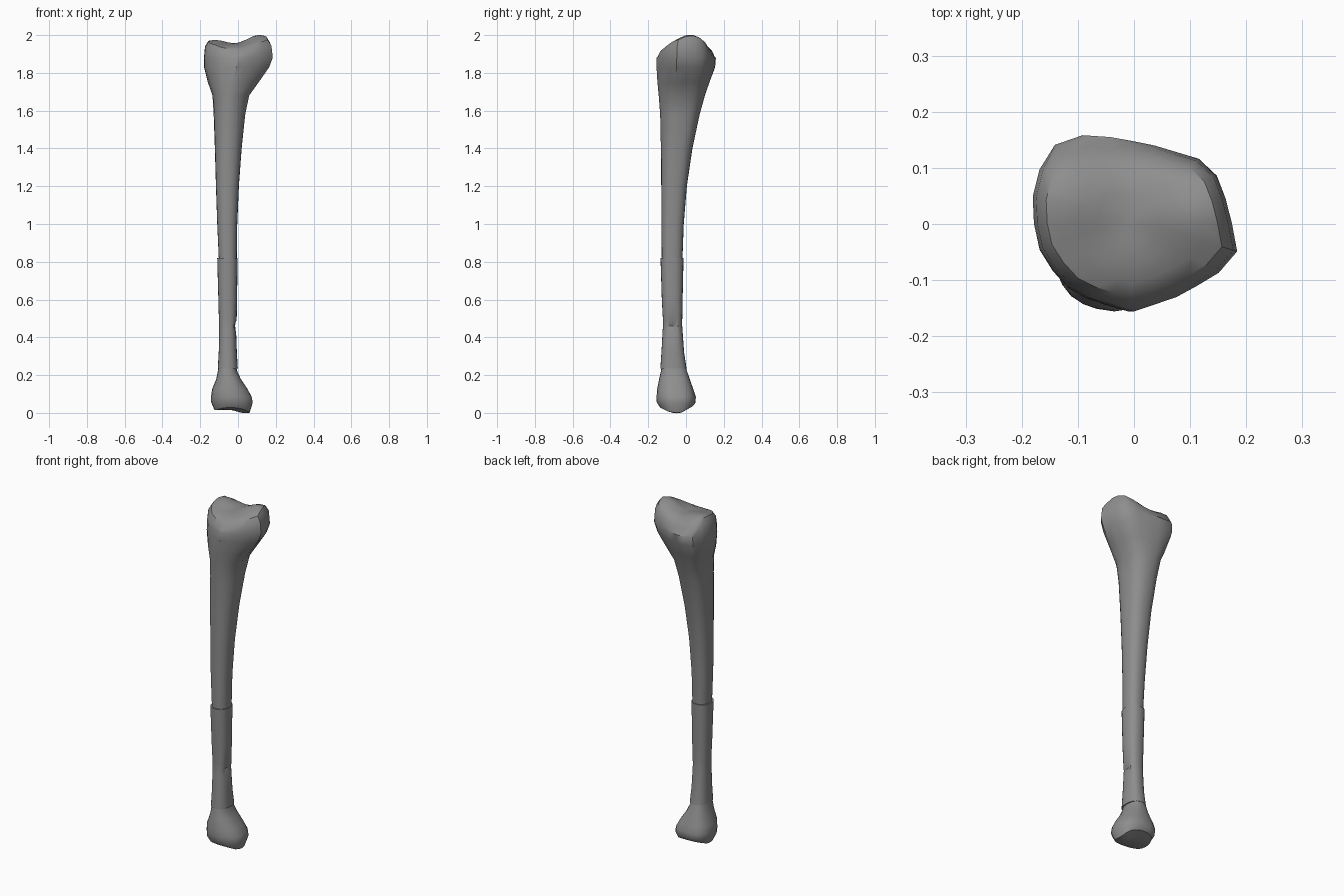
import bpy, math
from math import exp, cos, sin, pi

if "Cube" in bpy.data.objects:
    bpy.data.objects.remove(bpy.data.objects["Cube"])

bone_mat = bpy.data.materials.new("bone grey")
bone_mat.diffuse_color = (0.27, 0.27, 0.27, 1)
bone_mat.use_nodes = True
bone_mat.node_tree.nodes["Principled BSDF"].inputs["Base Color"].default_value = bone_mat.diffuse_color
N = 24

# Head outline seen from above, counter-clockwise
PLAN = [(0.185, -0.05), (0.17, 0.03), (0.145, 0.095), (0.12, 0.115), (0.03, 0.142), (-0.07, 0.16),
        (-0.13, 0.155), (-0.165, 0.11), (-0.185, 0.03), (-0.165, -0.06), (-0.105, -0.125),
        (0.0, -0.157), (0.08, -0.13), (0.15, -0.09)]


def plan_point(a):
    """Where a ray from the middle meets the head outline, in a unit box."""
    dx, dy = cos(a), sin(a)
    for (x1, y1), (x2, y2) in zip(PLAN, PLAN[1:] + PLAN[:1]):
        ex, ey = x2 - x1, y2 - y1
        d = dx * ey - dy * ex
        if abs(d) < 1e-9:
            continue
        t, s = (x1 * ey - y1 * ex) / d, (x1 * dy - y1 * dx) / d
        if t > 0 and -1e-6 <= s <= 1 + 1e-6:
            return dx * t / 0.185, dy * t / 0.158
    return dx, dy


def ring(x0, x1, y0, y1, blend=0.0):
    """Section filling a box: soft-square ellipse blended towards the head outline."""
    pts = []
    for i in range(N):
        a = 2 * pi * i / N
        c, s = cos(a), sin(a)
        ux = math.copysign(abs(c) ** 0.85, c)
        uy = math.copysign(abs(s) ** 0.85, s)
        px, py = plan_point(a)
        ux, uy = ux + (px - ux) * blend, uy + (py - uy) * blend
        pts.append(((x0 + x1) / 2 + ux * (x1 - x0) / 2, (y0 + y1) / 2 + uy * (y1 - y0) / 2))
    return pts


def cap(last, height, scales, centre):
    """Rings shrinking to a centre, with heights from a relief function."""
    cx, cy = centre
    out = []
    for k in scales:
        pts = [(cx + (x - cx) * k, cy + (y - cy) * k) for x, y in last]
        out.append([(x, y, height(x, y)) for x, y in pts])
    return out


def loft(name, rings, close_start=False, close_end=False):
    verts = [v for r in rings for v in r]
    faces = []
    for j in range(len(rings) - 1):
        for i in range(N):
            k = (i + 1) % N
            faces.append((j * N + i, j * N + k, (j + 1) * N + k, (j + 1) * N + i))
    if close_start:
        faces.append(tuple(reversed(range(N))))
    if close_end:
        faces.append(tuple(range(len(verts) - N, len(verts))))
    me = bpy.data.meshes.new(name)
    me.from_pydata(verts, [], faces)
    me.materials.append(bone_mat)
    ob = bpy.data.objects.new(name, me)
    bpy.context.collection.objects.link(ob)
    bpy.ops.object.select_all(action='DESELECT')
    ob.select_set(True)
    bpy.context.view_layer.objects.active = ob
    bpy.ops.object.shade_smooth_by_angle(angle=math.radians(35))
    return ob


def rows(table):
    return [[(x, y, z) for x, y in ring(x0, x1, y0, y1, b)] for z, x0, x1, y0, y1, b in table]


def bump(x, y, cx, cy, r):
    return exp(-((x - cx) ** 2 + (y - cy) ** 2) / r ** 2)


# Upper shaft and head: z, x range, y range, blend to head outline
upper = rows([
    (0.78, -0.100, -0.007, -0.128, -0.020, 0),
    (1.00, -0.110, -0.004, -0.130, -0.012, 0),
    (1.20, -0.117, 0.005, -0.131, 0.005, 0.1),
    (1.40, -0.123, 0.020, -0.133, 0.035, 0.2),
    (1.58, -0.130, 0.040, -0.137, 0.075, 0.4),
    (1.68, -0.137, 0.060, -0.145, 0.103, 0.6),
    (1.75, -0.163, 0.110, -0.152, 0.127, 0.8),
    (1.83, -0.184, 0.165, -0.157, 0.154, 1),
    (1.88, -0.185, 0.184, -0.157, 0.158, 1),
])


# Joint surface: two raised sides with a saddle between them
def top_relief(x, y):
    z = 1.945 + 0.058 * bump(x, y, 0.115, 0.02, 0.09) + 0.03 * bump(x, y, -0.12, 0.04, 0.08)
    return z - 1.7 * max(0, -y - 0.07) ** 1.5 - 0.7 * max(0, y - 0.09)


rim = ring(-0.185, 0.184, -0.157, 0.158, 1)
rim2 = cap(rim, lambda x, y: top_relief(x, y) - 0.022, [0.965], (-0.01, 0.01))
upper += rim2 + cap(rim, top_relief, [0.86, 0.7, 0.5, 0.3, 0.1], (-0.01, 0.01))
loft("upper_bone", upper, True, True)

# Middle sleeve, slightly wider than the shaft, with a small notch on one side
sleeve = rows([
    (0.235, -0.107, -0.001, -0.136, 0.003, 0),
    (0.32, -0.102, -0.006, -0.130, -0.010, 0),
    (0.43, -0.100, -0.010, -0.124, -0.018, 0),
    (0.46, -0.100, -0.010, -0.122, -0.020, 0),
    (0.49, -0.101, -0.007, -0.122, -0.020, 0),
    (0.60, -0.104, -0.005, -0.128, -0.018, 0),
    (0.82, -0.110, -0.002, -0.135, -0.013, 0),
])
for i in (-3, -2, -1, 0, 1):
    x, y, z = sleeve[3][i]
    sleeve[3][i] = (min(x, -0.022), y, z)
inner = [[(-0.055 + (x + 0.055) * 0.85, -0.07 + (y + 0.07) * 0.85, z) for x, y, z in r]
         for r in (sleeve[0], sleeve[-1])]
loft("middle_sleeve", [inner[0]] + sleeve + [inner[1]])


# Lower joint, built from the bottom up
def foot_relief(x, y):
    z = 0.02 - 0.022 * bump(x, y, 0.04, -0.05, 0.06) - 0.006 * bump(x, y, -0.11, -0.06, 0.05)
    return z + 0.3 * max(0, y + 0.02) + 0.25 * max(0, -0.1 - y)


base = ring(-0.142, 0.079, -0.152, 0.055, 0.3)
bottom = cap(base, foot_relief, [0.1, 0.4, 0.65, 0.85], (-0.03, -0.05))
lower = bottom + rows([
    (0.055, -0.143, 0.080, -0.155, 0.053, 0.3),
    (0.085, -0.144, 0.074, -0.156, 0.054, 0.3),
    (0.125, -0.138, 0.052, -0.153, 0.040, 0.2),
    (0.18, -0.115, 0.015, -0.142, 0.020, 0.1),
    (0.225, -0.106, -0.006, -0.132, 0.004, 0),
    (0.29, -0.096, -0.012, -0.124, -0.016, 0),
])
loft("lower_joint", lower, True, True)
